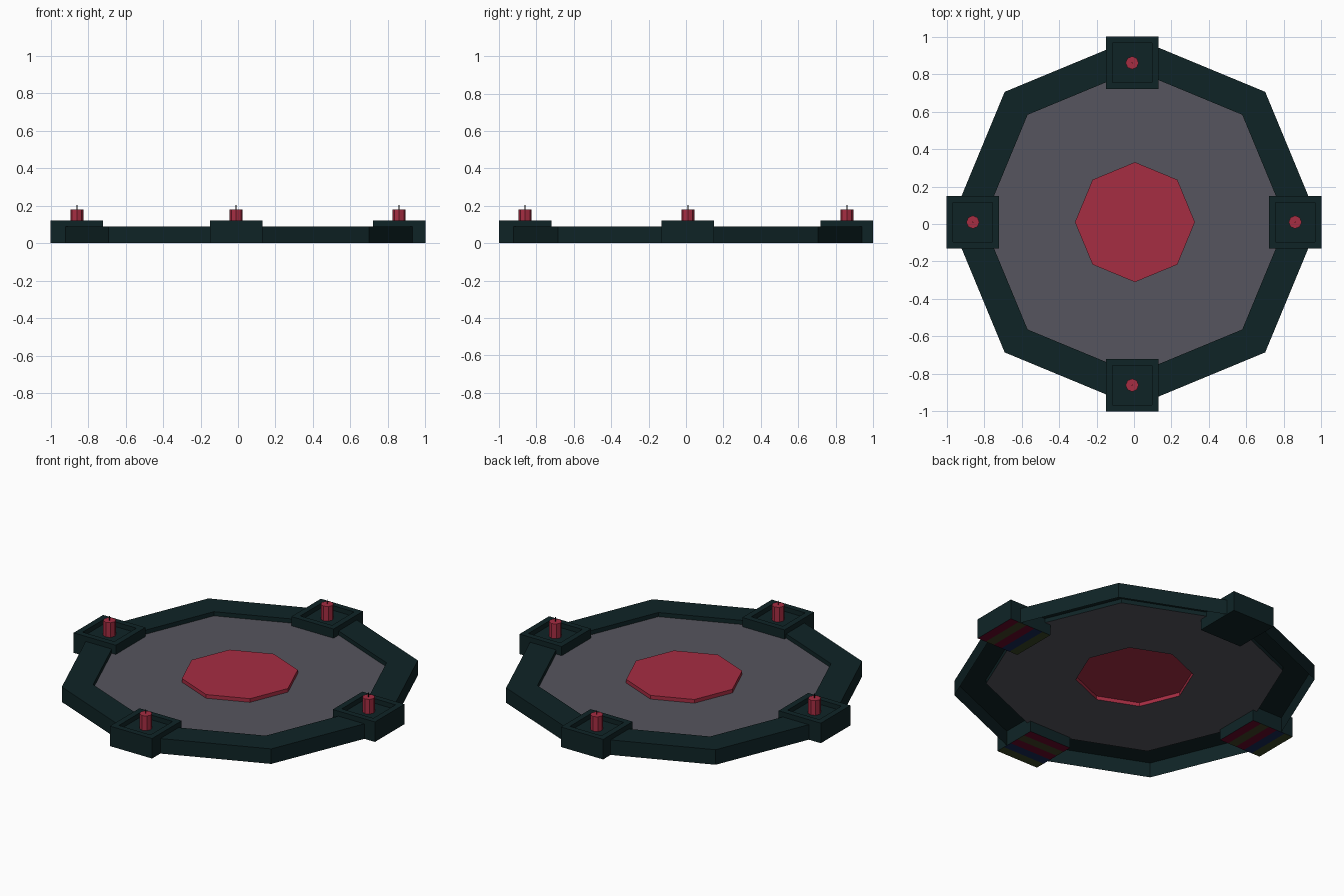
import bpy, bmesh, math

if "Cube" in bpy.data.objects:
    bpy.data.objects.remove(bpy.data.objects["Cube"])

def mat(name, r, g, b):
    m = bpy.data.materials.new(name)
    m.diffuse_color = (r, g, b, 1)
    m.use_nodes = True
    m.node_tree.nodes["Principled BSDF"].inputs["Base Color"].default_value = m.diffuse_color
    return m

TEAL = mat("dark_teal", .0048, .0175, .0195)
GREY = mat("slate_grey", .093, .091, .112)
RED = mat("crimson", .38, .026, .055)
BLACK = mat("wick_black", .004, .004, .004)
S_RED = mat("stripe_maroon", .13, .002, .022)
S_OLIVE = mat("stripe_olive", .05, .05, .018)
S_BLUE = mat("stripe_navy", .007, .02, .085)
S_GREEN = mat("stripe_green", .04, .06, .018)

CX, CY = .005, .01  # shared centre of the octagonal parts

def finish(name, bm, mats, recalc=True):
    bmesh.ops.remove_doubles(bm, verts=bm.verts, dist=1e-5)
    if recalc:
        bmesh.ops.recalc_face_normals(bm, faces=bm.faces)
    me = bpy.data.meshes.new(name)
    bm.to_mesh(me)
    bm.free()
    for m in mats:
        me.materials.append(m)
    ob = bpy.data.objects.new(name, me)
    bpy.context.collection.objects.link(ob)
    return ob

def loop(bm, r, z, n=8, cx=CX, cy=CY):
    return [bm.verts.new((cx + r * math.cos(i * math.tau / n),
                          cy + r * math.sin(i * math.tau / n), z)) for i in range(n)]

def lathe(name, profile, m, n=8, cx=CX, cy=CY, cap=False, base=False):
    """Open shell through (radius, z) steps, ordered so faces point outward."""
    bm = bmesh.new()
    rings = [loop(bm, r, z, n, cx, cy) for r, z in profile]
    for a, b in zip(rings, rings[1:]):
        for i in range(n):
            j = (i + 1) % n
            bm.faces.new((a[i], a[j], b[j], b[i]))
    if cap:
        bm.faces.new(rings[-1])
    if base:
        bm.faces.new(rings[0][::-1])
    return finish(name, bm, [m], recalc=False)

# Octagonal rim, floor sheet with a hole, and raised centre: all open below
lathe("rim", [(.983, 0), (.983, .09), (.81, .09), (.81, .065)], TEAL)
lathe("floor", [(.81, .065), (.32, .065)], GREY)
lathe("centre_plate", [(.32, .065), (.32, .087)], RED, cap=True)

def tray_block(name, cx, cy, axis, striped):
    """Square block with a sunken top and, mostly, a striped underside."""
    h, k = .14, .105
    bm = bmesh.new()

    def square(s, z):
        return [bm.verts.new((cx + a * s, cy + b * s, z))
                for a, b in ((-1, -1), (1, -1), (1, 1), (-1, 1))]
    rings = [square(h, 0), square(h, .12), square(k, .12), square(k, .092)]
    for a, b in zip(rings, rings[1:]):
        for i in range(4):
            j = (i + 1) % 4
            bm.faces.new((a[i], a[j], b[j], b[i]))
    bm.faces.new(rings[-1])
    bottom = bm.faces.new(rings[0][::-1])
    if striped:
        no = (1, 0, 0) if axis == 0 else (0, 1, 0)
        c = (cx, cy)[axis]
        for i in range(1, 5):
            p = [cx, cy, 0]
            p[axis] = c - h + i * 2 * h / 5
            geom = [f for f in bm.faces if f.normal.z < -.9 or
                    all(abs(v.co.z) < 1e-6 for v in f.verts)]
            edges = {e for f in geom for e in f.edges}
            verts = {v for f in geom for v in f.verts}
            bmesh.ops.bisect_plane(bm, geom=list(verts) + list(edges) + geom,
                                   plane_co=p, plane_no=no)
        for f in bm.faces:
            if all(abs(v.co.z) < 1e-6 for v in f.verts):
                t = (f.calc_center_median()[axis] - c + h) / (2 * h)
                f.material_index = (4, 3, 1, 2, 1)[min(4, int(t * 5))]
    finish(name, bm, [TEAL, S_RED, S_OLIVE, S_BLUE, S_GREEN], recalc=False)

# Four blocks, each with a candle and a wick
for side, cx, cy, axis, striped in (("right", .86, .01, 0, True), ("left", -.86, .01, 0, True),
                                    ("front", -.01, -.86, 1, True), ("back", -.01, .86, 1, False)):
    tray_block(side + "_block", cx, cy, axis, striped)
    lathe(side + "_candle", [(.035, .092), (.035, .18)], RED, 8, cx, cy, cap=True, base=True)
    lathe(side + "_wick", [(.003, .18), (.003, .205)], BLACK, 4, cx, cy, cap=True)
